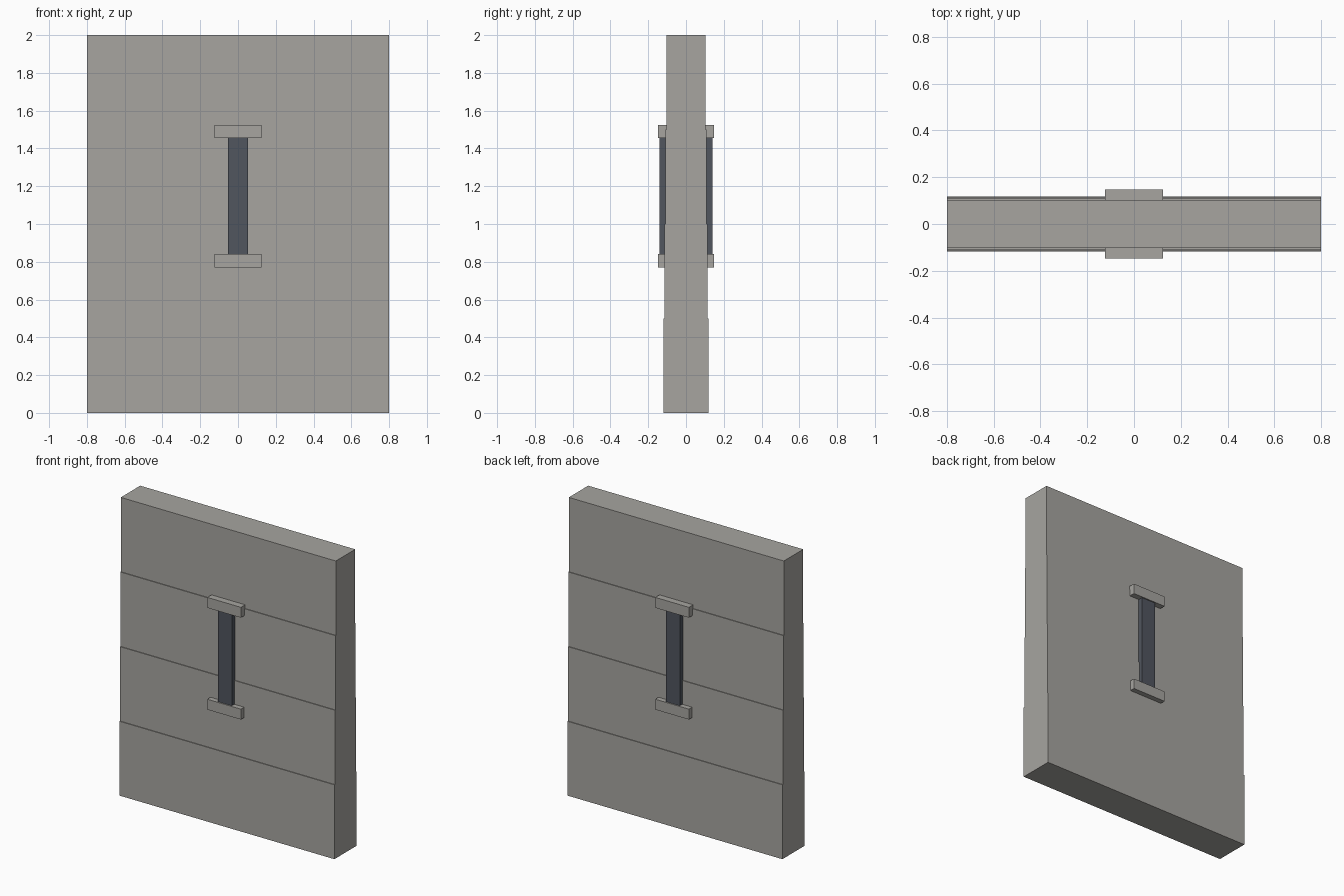
import bpy, bmesh

if "Cube" in bpy.data.objects:
    bpy.data.objects.remove(bpy.data.objects["Cube"])


def material(name, color):
    m = bpy.data.materials.new(name)
    m.diffuse_color = (*color, 1.0)
    m.use_nodes = True
    m.node_tree.nodes["Principled BSDF"].inputs["Base Color"].default_value = m.diffuse_color
    return m


stone = material("warm grey stone", (0.385, 0.376, 0.352))
dark = material("dark slate", (0.082, 0.092, 0.114))


def add_object(name, bm, mat):
    bmesh.ops.recalc_face_normals(bm, faces=bm.faces)
    mesh = bpy.data.meshes.new(name)
    bm.to_mesh(mesh)
    bm.free()
    mesh.materials.append(mat)
    obj = bpy.data.objects.new(name, mesh)
    bpy.context.collection.objects.link(obj)
    return obj


def box(name, lo, hi, mat):
    bm = bmesh.new()
    bmesh.ops.create_cube(bm, size=1)
    for v in bm.verts:
        v.co = [(a + b) / 2 + c * (b - a) for a, b, c in zip(lo, hi, v.co)]
    return add_object(name, bm, mat)


# Wall slab: four courses, each slightly thinner than the one below
half_depths = [0.118, 0.113, 0.108, 0.103]
side = []
for i, d in enumerate(half_depths):
    side += [(d, i * 0.5), (d, (i + 1) * 0.5)]
outline = side + [(-y, z) for y, z in reversed(side)]
bm = bmesh.new()
profile = bm.faces.new([bm.verts.new((-0.8, y, z)) for y, z in outline])
extruded = bmesh.ops.extrude_face_region(bm, geom=[profile], use_keep_orig=True)
for v in extruded["geom"]:
    if isinstance(v, bmesh.types.BMVert):
        v.co.x = 0.8
add_object("stepped_wall", bm, stone)

# Slit with a sill and a lintel on both faces of the wall
for label, s in (("front", -1), ("back", 1)):
    def plate(name, half_width, depth, z0, z1, mat):
        y0, y1 = sorted((s * 0.09, s * depth))
        box(f"{label}_{name}", (-half_width, y0, z0), (half_width, y1, z1), mat)

    plate("slit", 0.052, 0.14, 0.83, 1.46, dark)
    plate("sill", 0.125, 0.148, 0.77, 0.84, stone)
    plate("lintel", 0.125, 0.148, 1.455, 1.525, stone)
